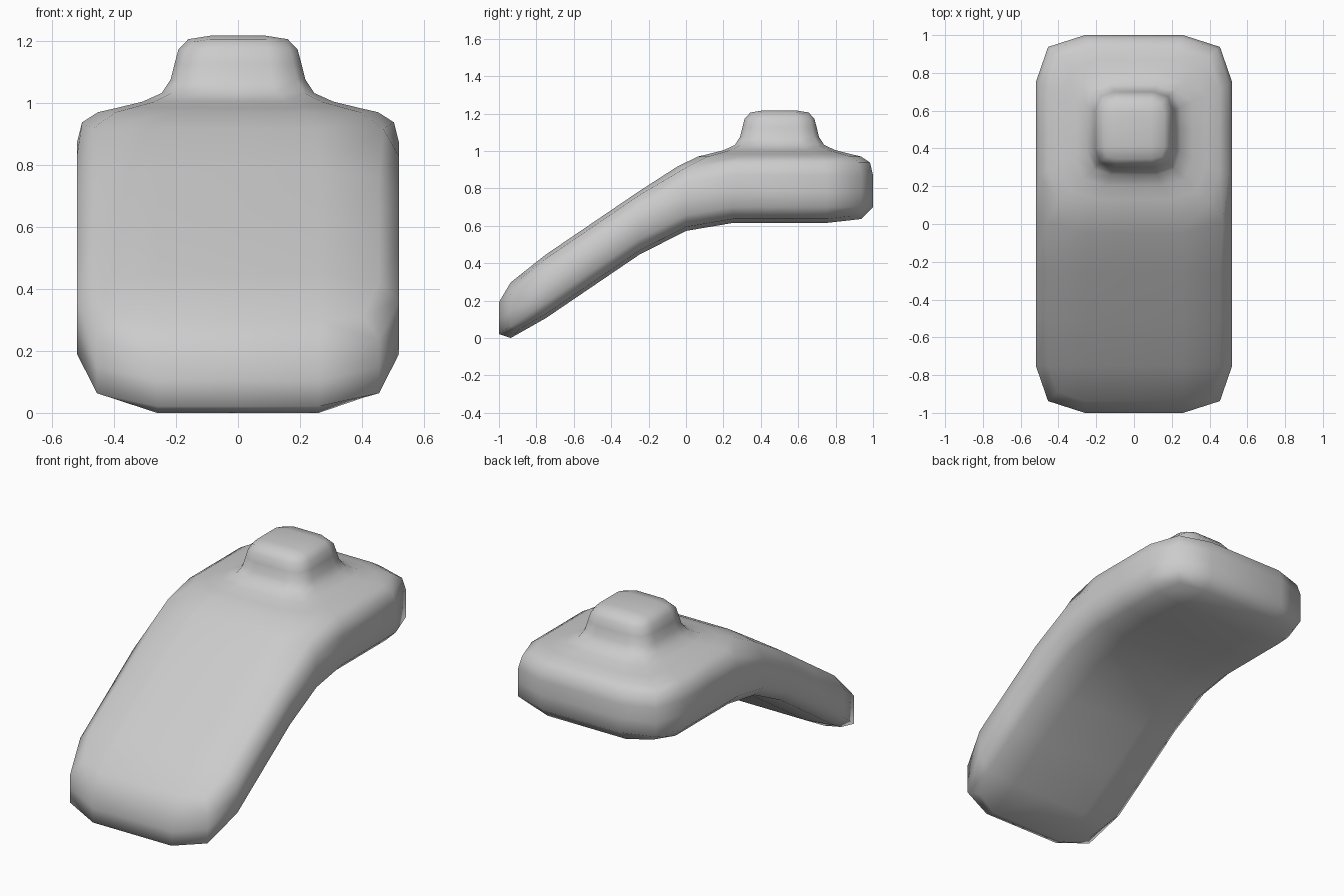
import bpy, bmesh
from mathutils import Matrix, Vector

if "Cube" in bpy.data.objects:
    bpy.data.objects.remove(bpy.data.objects["Cube"])

HALF_W, THICK, DECK_Z, DROP = 0.52, 0.34, 0.615, 0.679

# Slab cage: a box cut into an even grid of loops
bm = bmesh.new()
bmesh.ops.create_cube(bm, size=2, matrix=Matrix.Diagonal((HALF_W, 1, THICK / 2, 1)))
loops = [((1, 0, 0), 0), ((0, 0, 1), 0)] + [((0, 1, 0), y) for y in (-0.5, 0, 0.5)]
for axis, d in loops:
    n = Vector(axis)
    bmesh.ops.bisect_plane(bm, geom=bm.verts[:] + bm.edges[:] + bm.faces[:],
                           plane_co=n * d, plane_no=n)

# Level rear deck, front half sloping down
for v in bm.verts:
    v.co.z += DECK_Z + THICK / 2 + min(0, v.co.y) * DROP

# Square knob raised from the rear deck: (half width, height) per ring
bm.normal_update()
top = [f for f in bm.faces if f.normal.z > 0.9
       and f.calc_center_median().y > 0 and f.calc_center_median().z > 0.9]


def snap(value, half):
    return 0 if abs(value) < 0.01 else (half if value > 0 else -half)


for half, z in ((0.385, 0.985), (0.23, 1.024), (0.205, 1.127), (0.18, 1.217)):
    bmesh.ops.inset_region(bm, faces=top, thickness=0.02, use_even_offset=True)
    for v in {v for f in top for v in f.verts}:
        v.co = (snap(v.co.x, half), 0.5 + snap(v.co.y - 0.5, half * 0.97), z)

bmesh.ops.recalc_face_normals(bm, faces=bm.faces[:])
for f in bm.faces:
    f.smooth = True
mesh = bpy.data.meshes.new("bent_slab_with_knob")
bm.to_mesh(mesh)
bm.free()
obj = bpy.data.objects.new("bent_slab_with_knob", mesh)
bpy.context.collection.objects.link(obj)

# One rounding step
sub = obj.modifiers.new("round", 'SUBSURF')
sub.levels = sub.render_levels = 1
sub.use_limit_surface = False
